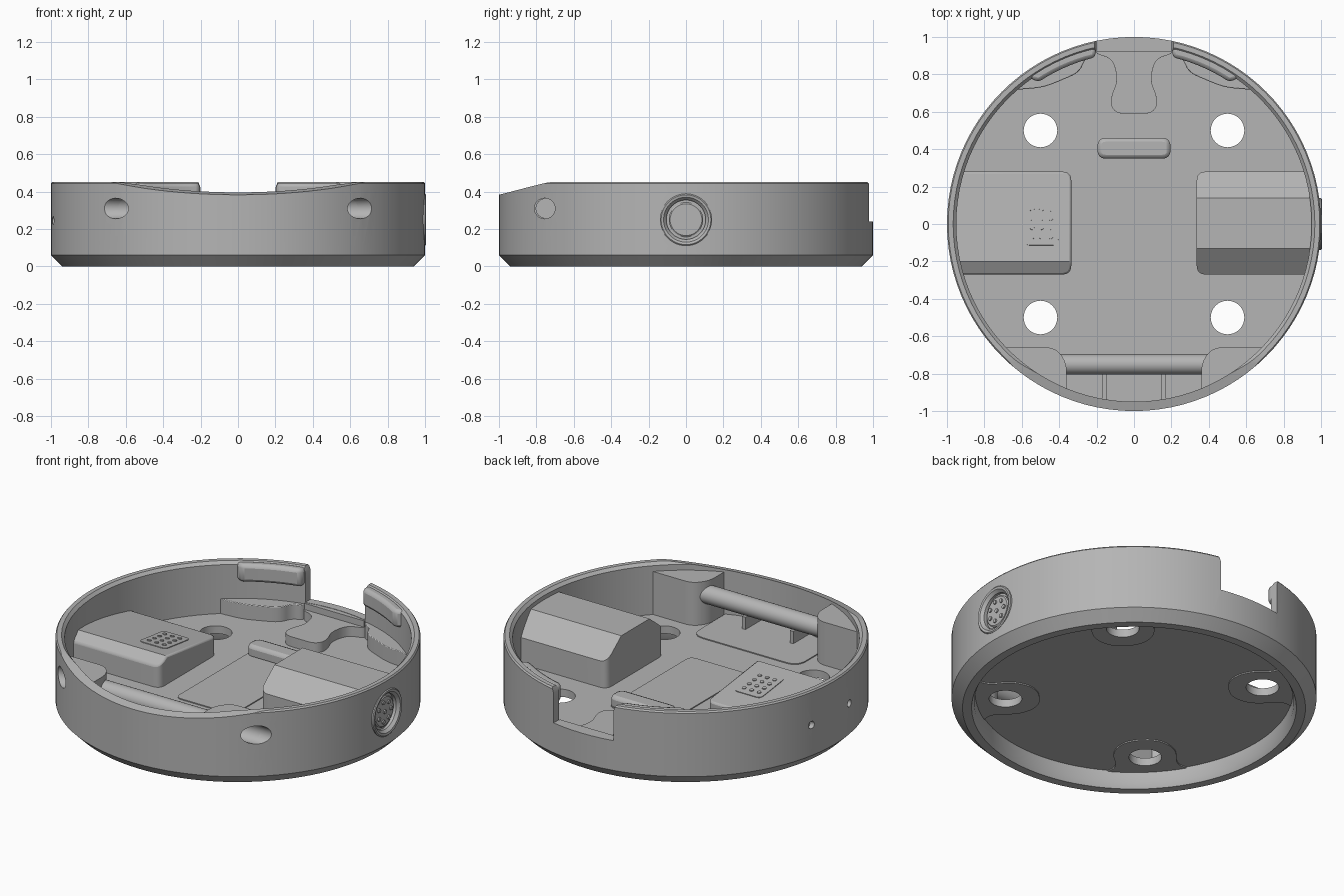
import bpy, bmesh, math
from mathutils import Matrix, Vector

if "Cube" in bpy.data.objects:
    bpy.data.objects.remove(bpy.data.objects["Cube"], do_unlink=True)

grey = bpy.data.materials.new("machined grey")
grey.use_nodes = True
grey.diffuse_color = (0.46, 0.46, 0.46, 1)
grey.node_tree.nodes["Principled BSDF"].inputs["Base Color"].default_value = (0.46, 0.46, 0.46, 1)

FLOOR, UNDER, WALL = 0.14, 0.1, 0.95


def finish(name, bm):
    bmesh.ops.remove_doubles(bm, verts=bm.verts, dist=1e-5)
    bmesh.ops.recalc_face_normals(bm, faces=bm.faces)
    me = bpy.data.meshes.new(name)
    bm.to_mesh(me)
    bm.free()
    me.materials.append(grey)
    ob = bpy.data.objects.new(name, me)
    bpy.context.collection.objects.link(ob)
    return ob


def prism(name, pts, lo, hi, axis="z"):
    """Extrude a flat outline along an axis."""
    place = {"z": lambda a, b, h: (a, b, h), "x": lambda a, b, h: (h, a, b),
             "y": lambda a, b, h: (a, h, b)}[axis]
    bm = bmesh.new()
    low = [bm.verts.new(place(a, b, lo)) for a, b in pts]
    high = [bm.verts.new(place(a, b, hi)) for a, b in pts]
    bm.faces.new(low)
    bm.faces.new(high)
    for i in range(len(pts)):
        j = (i + 1) % len(pts)
        bm.faces.new((low[i], low[j], high[j], high[i]))
    return finish(name, bm)


def rounded(pts, r, steps=6):
    """Round the corners of an outline."""
    out = []
    for i, p in enumerate(pts):
        p, a, b = Vector(p), Vector(pts[i - 1]), Vector(pts[(i + 1) % len(pts)])
        s = p + (a - p).normalized() * min(r, (a - p).length * 0.48)
        e = p + (b - p).normalized() * min(r, (b - p).length * 0.48)
        for k in range(steps + 1):
            t = k / steps
            out.append(tuple(s * (1 - t) ** 2 + p * 2 * t * (1 - t) + e * t * t))
    return out


def box(x0, x1, y0, y1):
    return [(x0, y0), (x1, y0), (x1, y1), (x0, y1)]


def circle(cx, cy, r, n=32):
    return [(cx + r * math.cos(math.tau * i / n), cy + r * math.sin(math.tau * i / n)) for i in range(n)]


def lathe(name, profile, matrix=Matrix(), n=96):
    bm = bmesh.new()
    vs = [bm.verts.new((r, 0, z)) for r, z in profile]
    es = [bm.edges.new((vs[i], vs[i + 1])) for i in range(len(vs) - 1)]
    bmesh.ops.spin(bm, geom=vs + es, cent=(0, 0, 0), axis=(0, 0, 1), angle=math.tau, steps=n)
    bm.transform(matrix)
    return finish(name, bm)


def boolean(ob, cutter, op="DIFFERENCE", keep=False):
    mod = ob.modifiers.new("cut", "BOOLEAN")
    mod.object, mod.operation, mod.solver = cutter, op, "EXACT"
    bpy.context.view_layer.update()
    me = bpy.data.meshes.new_from_object(ob.evaluated_get(bpy.context.evaluated_depsgraph_get()))
    ob.modifiers.clear()
    ob.data = me
    if not keep:
        bpy.data.objects.remove(cutter, do_unlink=True)
    return ob


def inside(ob, r=0.97):
    """Trim a part to the round shell."""
    return boolean(ob, prism("trim", circle(0, 0, r, 96), -0.1, 0.6), "INTERSECT")


def soften(ob, w=0.012, angle=40):
    mod = ob.modifiers.new("soft edges", "BEVEL")
    mod.width, mod.segments, mod.angle_limit = w, 2, math.radians(angle)
    return ob


def mirrored(pts, side):
    return [(x * side, y) for x, y in pts]


# Round dish with a recessed underside
dish = lathe("dish", [(0, UNDER), (0.87, UNDER), (0.875, 0.03), (0.89, 0), (0.94, 0), (1, 0.06),
                      (1, 0.443), (0.993, 0.452), (0.967, 0.452), (WALL, 0.435), (WALL, FLOOR), (0, FLOOR)])
hole_cutters = [prism("hole_cutter", circle(x, y, 0.09), -0.1, 0.25) for x in (-0.5, 0.5) for y in (-0.5, 0.5)]
for c in hole_cutters:
    boolean(dish, c, keep=True)

# Back notch and sloped front rim
boolean(dish, prism("notch_cutter", [(-0.2, 0.24), (0.2, 0.24), (0.2, 0.42), (0.23, 0.5),
                                     (-0.23, 0.5), (-0.2, 0.42)], 0.7, 1.1, "y"))
boolean(dish, prism("front_slope_cutter", [(-0.68, 0.455), (-0.74, 0.449), (-0.8, 0.435), (-1.1, 0.357),
                                           (-1.1, 0.6), (-0.68, 0.6)], -1.2, 1.2, "x"))

# Socket recess, rod holes and two small side holes
boolean(dish, prism("socket_cutter", circle(0, 0.25, 0.125), 0.955, 1.1, "x"))
for s in (-1, 1):
    boolean(dish, prism("rod_hole_cutter", circle(-0.755, 0.31, 0.055), s * 0.46, s * 1.1, "x"))
for y in (-0.15, 0.2):
    boolean(dish, prism("side_hole_cutter", circle(y, 0.245, 0.022, 16), -1.1, -0.955, "x"))

# Underside pads around the holes
for i, c in enumerate(hole_cutters):
    a = math.atan2((-1, 1)[i % 2], (-1, 1)[i // 2])
    pad = [(0.95, 0.3), (0.86, 0.24), (0.8, 0.16), (0.64, 0.18), (0.52, 0.09),
           (0.52, -0.09), (0.64, -0.18), (0.8, -0.16), (0.86, -0.24), (0.95, -0.3)]
    pad = [(x * math.cos(a) - y * math.sin(a), x * math.sin(a) + y * math.cos(a)) for x, y in rounded(pad, 0.1)]
    boolean(inside(prism("underside_pad", pad, UNDER - 0.007, UNDER + 0.01), 0.872), c)

# Tall side block with sloped shoulders
section = [(-0.27, 0.12), (-0.27, 0.30), (-0.13, 0.41), (0.14, 0.41), (0.28, 0.30), (0.28, 0.12)]
tall = prism("tall_side_block", section, 0.3, 1.1, "x")
boolean(tall, prism("plan", rounded(box(0.335, 1.2, -0.27, 0.28), 0.05), 0, 0.6), "INTERSECT")
inside(tall)

# Low side block with a tilted top
section = [(-0.27, 0.12), (-0.27, 0.27), (-0.2, 0.31), (0.28, 0.25), (0.28, 0.12)]
low = prism("low_side_block", section, -1.1, -0.3, "x")
boolean(low, prism("plan", rounded(box(-1.2, -0.335, -0.27, 0.28), 0.05), 0, 0.6), "INTERSECT")
soften(inside(low), 0.01, 50)

# Contact pad and pins on the tilted top
tilt = Matrix.Translation((-0.495, 0.005, 0.2845)) @ Matrix.Rotation(math.atan(-0.125), 4, "X")
prism("contact_pad", rounded(box(-0.09, 0.09, -0.12, 0.12), 0.03), -0.01, 0.004).matrix_world = tilt
for i in range(3):
    for j in range(4):
        pin = prism("contact_pin", circle(-0.05 + i * 0.05, -0.075 + j * 0.05, 0.012, 12), 0, 0.009)
        pin.matrix_world = tilt

# Centre plate and its raised bar
prism("centre_plate", rounded(box(-0.195, 0.195, -0.32, 0.46), 0.04), FLOOR - 0.01, FLOOR + 0.006)
soften(prism("centre_bar", rounded(box(-0.195, 0.195, 0.35, 0.46), 0.045), FLOOR - 0.01, 0.21), 0.02)

# Keyhole tongue leading to the notch
half = [(0.09, 0.59), (0.125, 0.63), (0.12, 0.69), (0.09, 0.76), (0.1, 0.84), (0.13, 0.89), (0.21, 0.91), (0.21, 0.98)]
tongue = rounded(half + mirrored(half[::-1], -1), 0.04)
soften(inside(prism("keyhole_tongue", tongue, FLOOR - 0.01, 0.2)), 0.01)
inside(prism("notch_sill", box(-0.2, 0.2, 0.92, 1.1), FLOOR - 0.01, 0.238))

for s in (-1, 1):
    side = "left" if s > 0 else "right"
    # Back shelf and thick lip beside the notch
    shelf = [(0.2, 1), (0.2, 0.91), (0.26, 0.89), (0.29, 0.81), (0.48, 0.73), (0.66, 0.715), (0.75, 0.8)]
    soften(inside(prism(side + "_back_shelf", mirrored(rounded(shelf, 0.06), s), FLOOR - 0.01, 0.23)), 0.015)
    arc = [(r * math.cos(math.radians(d)), r * math.sin(math.radians(d)))
           for r, ds in ((0.915, range(56, 78, 3)), (0.975, range(78, 52, -3))) for d in ds]
    arc = [(max(x, 0.2), y) for x, y in arc]
    soften(prism(side + "_back_lip", mirrored(arc, s), 0.34, 0.447), 0.02)

    # Front corner block holding the rod
    corner = [(0.36, -1.1), (0.36, -0.74), (0.42, -0.66), (0.8, -0.66), (0.8, -1.1)]
    block = inside(prism(side + "_front_block", mirrored(rounded(corner, 0.05), s), FLOOR - 0.01, 0.4))
    boolean(block, prism("rod_hole_cutter", circle(-0.755, 0.31, 0.055), s * 0.46, s * 1.1, "x"))

    # Rib behind the front wall
    inside(prism(side + "_front_rib", box(s * 0.16 - 0.012, s * 0.16 + 0.012, -1, -0.78), FLOOR - 0.01, 0.22))

# Cross rod and the plate below it
prism("cross_rod", circle(-0.75, 0.31, 0.054), -0.47, 0.47, "x")
inside(prism("front_plate", rounded(box(-0.355, 0.355, -0.95, -0.56), 0.08), FLOOR - 0.01, FLOOR + 0.006))

# Round socket with pins
turn = Matrix.Translation((0.95, 0, 0.25)) @ Matrix.Rotation(math.pi / 2, 4, "Y")
lathe("socket_ring", [(0.105, 0.01), (0.105, 0.035), (0.12, 0.052), (0.133, 0.055), (0.139, 0.05),
                      (0.139, 0.01), (0.105, 0.01)], turn, 48)
lathe("socket_core", [(0, 0.03), (0.085, 0.03), (0.092, 0.025), (0.092, 0)], turn, 48)
for i in range(8):
    a, r = math.tau * i / 7, 0.06 if i < 7 else 0
    prism("socket_pin", circle(r * math.cos(a), 0.25 + r * math.sin(a), 0.012, 12), 0.97, 0.988, "x")

# Smooth the round surfaces
for ob in bpy.context.collection.objects:
    if ob.type == "MESH" and grey.name in ob.data.materials:
        ob.data.shade_smooth()
        ob.data.set_sharp_from_angle(angle=math.radians(30))
